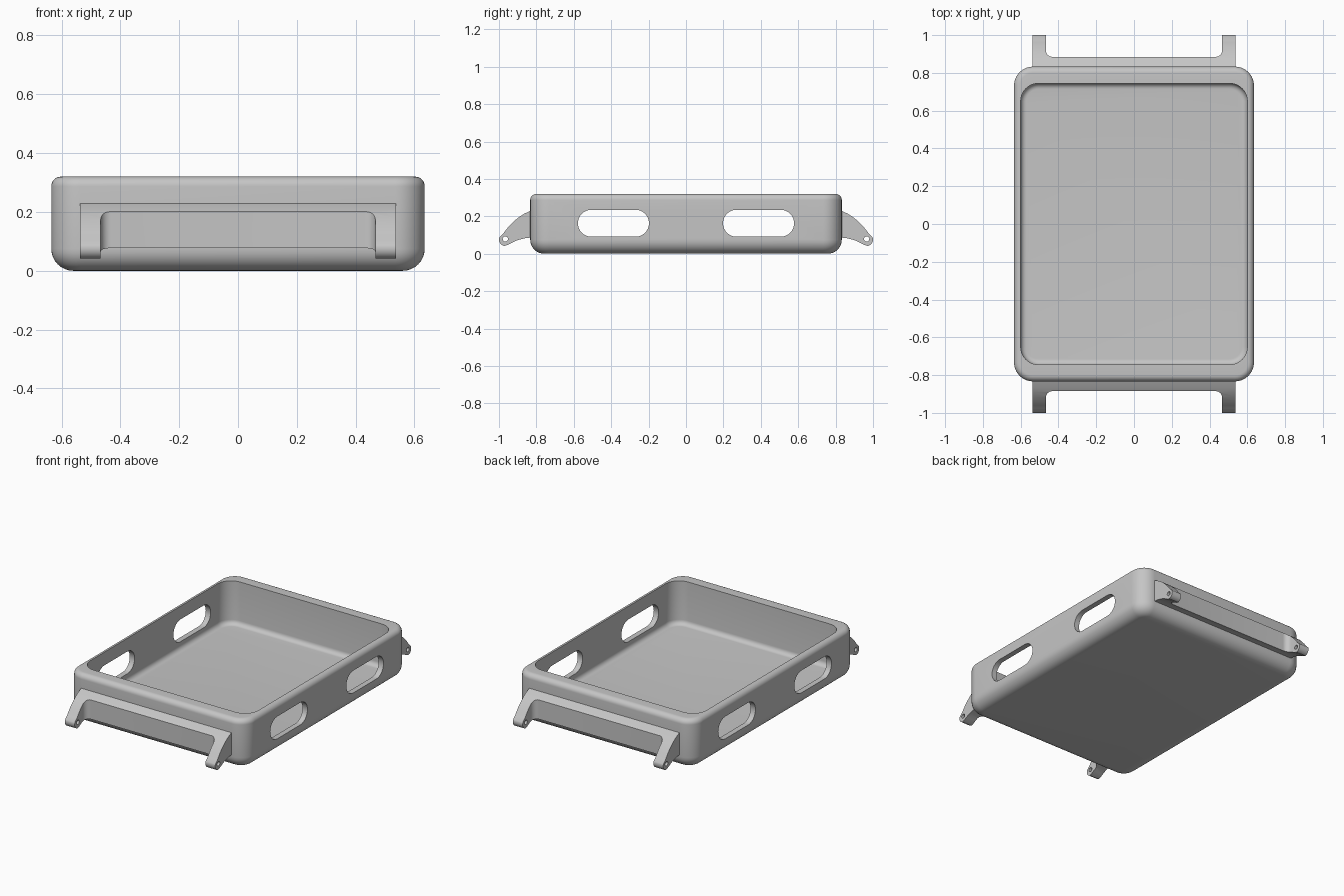
import bpy, bmesh
from math import sin, cos, pi, radians

cube = bpy.data.objects.get("Cube")
if cube:
    bpy.data.objects.remove(cube)

grey = bpy.data.materials.new("plain grey")
grey.use_nodes = True
GREY = (0.56, 0.56, 0.56, 1)
grey.diffuse_color = GREY
grey.node_tree.nodes["Principled BSDF"].inputs["Base Color"].default_value = GREY


def arc(cx, cy, r, a0, a1, n=10):
    """Points on an arc, angles in degrees."""
    angles = [radians(a0 + (a1 - a0) * i / n) for i in range(n + 1)]
    return [(cx + r * cos(a), cy + r * sin(a)) for a in angles]


def rounded_rect(hx, hy, r, n=10):
    pts = []
    for sx, sy, a in ((1, 1, 0), (-1, 1, 90), (-1, -1, 180), (1, -1, 270)):
        pts += arc(sx * (hx - r), sy * (hy - r), r, a, a + 90, n)
    return pts


def loft(name, rings):
    """Closed solid through rings that share one vertex count."""
    bm = bmesh.new()
    loops = [[bm.verts.new(p) for p in ring] for ring in rings]
    n = len(loops[0])
    for a, b in zip(loops, loops[1:]):
        for i in range(n):
            j = (i + 1) % n
            bm.faces.new((a[i], a[j], b[j], b[i]))
    bm.faces.new(loops[0][::-1])
    bm.faces.new(loops[-1])
    bmesh.ops.recalc_face_normals(bm, faces=bm.faces)
    mesh = bpy.data.meshes.new(name)
    bm.to_mesh(mesh)
    bm.free()
    mesh.materials.append(grey)
    ob = bpy.data.objects.new(name, mesh)
    bpy.context.collection.objects.link(ob)
    return ob


def prism_x(name, outline, half):
    """Extrude a (y, z) outline along x."""
    return loft(name, [[(x, y, z) for y, z in outline] for x in (-half, half)])


def cut(ob, cutters):
    """Subtract the cutters and discard them."""
    for c in cutters:
        c.hide_render = True
        mod = ob.modifiers.new("cut", 'BOOLEAN')
        mod.operation, mod.solver, mod.object = 'DIFFERENCE', 'EXACT', c
    graph = bpy.context.evaluated_depsgraph_get()
    mesh = bpy.data.meshes.new_from_object(ob.evaluated_get(graph))
    ob.modifiers.clear()
    ob.data = mesh
    for c in cutters:
        bpy.data.objects.remove(c)


def smooth(ob):
    bpy.ops.object.select_all(action='DESELECT')
    ob.select_set(True)
    bpy.context.view_layer.objects.active = ob
    bpy.ops.object.shade_smooth_by_angle(angle=radians(30))


# Tray: outer wall up from the base, over the rim, down the cavity to the floor
HX, HY, R, TOP = 0.635, 0.833, 0.1, 0.32
BASE_R, RIM_R, FLOOR, FLOOR_R = 0.075, 0.033, 0.04, 0.03
outer = arc(BASE_R, BASE_R, BASE_R, 270, 180, 8) + arc(RIM_R, TOP - RIM_R, RIM_R, 180, 90, 8)
inner = [(0, TOP)] + arc(FLOOR_R, FLOOR + FLOOR_R, FLOOR_R, 180, 270, 6)
rings = [[(x, y, z) for x, y in rounded_rect(HX - d, HY - d, R - d)] for d, z in outer]
rings += [[(x, y, z) for x, y in rounded_rect(0.6 - d, 0.745 - d, 0.095 - d)] for d, z in inner]
case = loft("case_tray", rings)

# Two rounded windows through both long walls
SLOT_Z, SLOT_R = 0.163, 0.072
slots = []
for y in (-0.388, 0.388):
    shape = (arc(y + 0.118, SLOT_Z, SLOT_R, -90, 90, 16)
             + arc(y - 0.118, SLOT_Z, SLOT_R, 90, 270, 16))
    slots.append(prism_x("slot_cutter", shape, 1))
cut(case, slots)
smooth(case)

# Strap lugs: curved horn profile, notched between the horns, drilled for a pin
HORN = ([(0.80, 0.245), (0.833, 0.229), (0.865, 0.214), (0.89, 0.198), (0.915, 0.178),
         (0.94, 0.154), (0.96, 0.131), (0.978, 0.107)]
        + arc(0.966, 0.075, 0.034, 25, -80, 8)
        + [(0.953, 0.047), (0.935, 0.057), (0.91, 0.069), (0.885, 0.077),
           (0.86, 0.083), (0.833, 0.086), (0.80, 0.086)])
for side, name in ((-1, "front_strap_lug"), (1, "back_strap_lug")):
    lug = prism_x(name, [(side * y, z) for y, z in HORN], 0.537)
    notch_shape = [(x, side * (1.09 + y)) for x, y in rounded_rect(0.467, 0.205, 0.035, 8)]
    notch = loft("notch_cutter", [[(x, y, z) for x, y in notch_shape] for z in (-0.2, 0.5)])
    pin = prism_x("pin_cutter", arc(side * 0.966, 0.079, 0.014, 0, 337.5, 15), 0.7)
    cut(lug, [notch, pin])
    smooth(lug)
